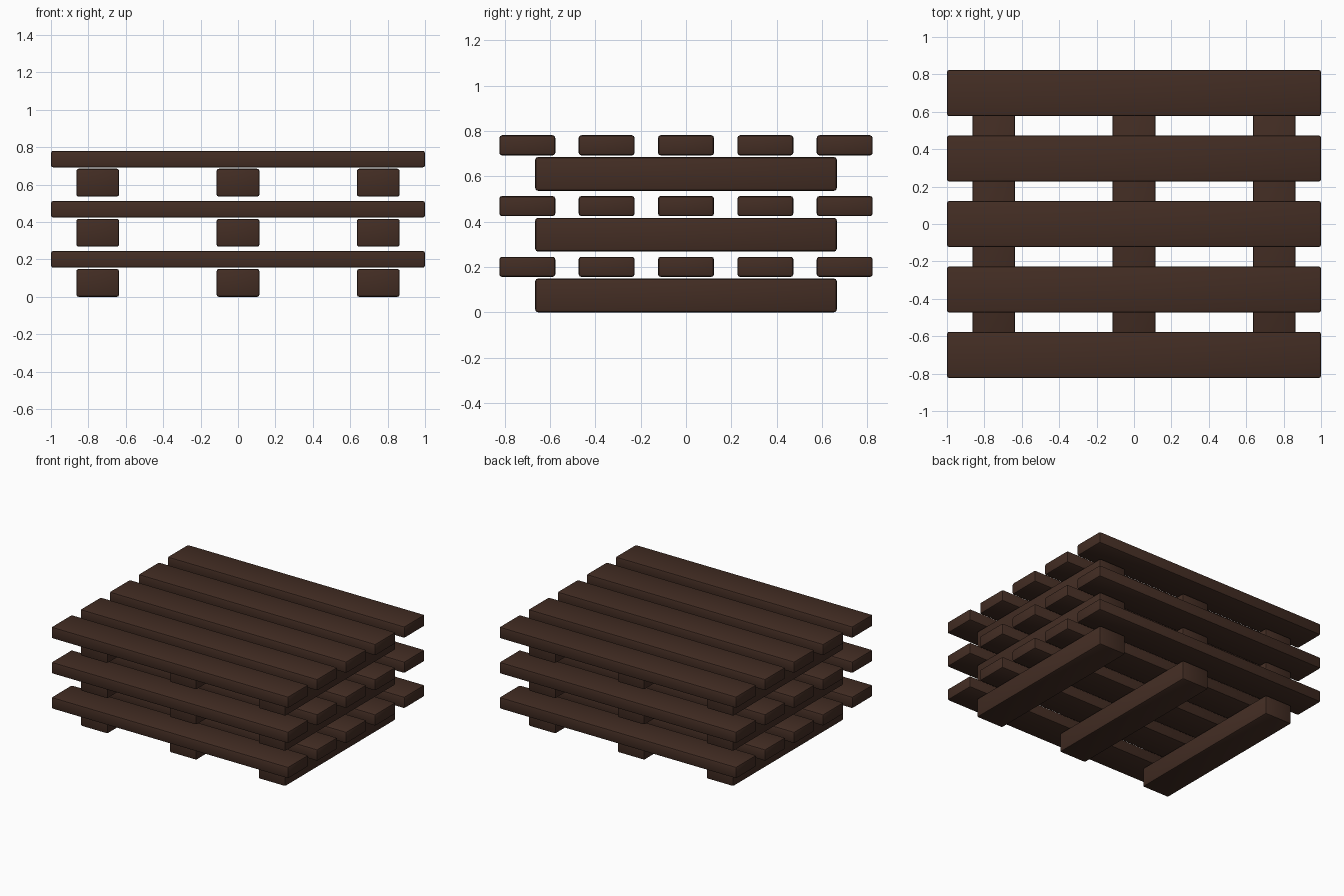
import bpy

if "Cube" in bpy.data.objects:
    bpy.data.objects.remove(bpy.data.objects["Cube"])

wood = bpy.data.materials.new("dark brown wood")
wood.diffuse_color = (0.056, 0.026, 0.017, 1)
wood.use_nodes = True
wood.node_tree.nodes["Principled BSDF"].inputs["Base Color"].default_value = wood.diffuse_color


def board(name, size, centre):
    """Box with slightly rounded edges."""
    bpy.ops.mesh.primitive_cube_add(size=1, location=centre)
    ob = bpy.context.object
    ob.name = name
    ob.scale = size
    bpy.ops.object.transform_apply(location=False, rotation=False, scale=True)
    ob.data.materials.append(wood)
    bevel = ob.modifiers.new("rounded edges", 'BEVEL')
    bevel.width = 0.012
    bevel.segments = 2
    bpy.ops.object.modifier_apply(modifier=bevel.name)
    bpy.ops.object.shade_smooth_by_angle()


# Three identical stacked pallets
for level in range(3):
    z = level * 0.268
    # Bearers running front to back
    for i in (-1, 0, 1):
        board(f"bearer_{level + 1}_{i + 2}", (0.229, 1.33, 0.149), (i * 0.75, 0, z + 0.0745))
    # Deck planks running side to side
    for j in range(-2, 3):
        board(f"deck_plank_{level + 1}_{j + 3}", (2.0, 0.247, 0.089), (0, j * 0.35, z + 0.2005))
